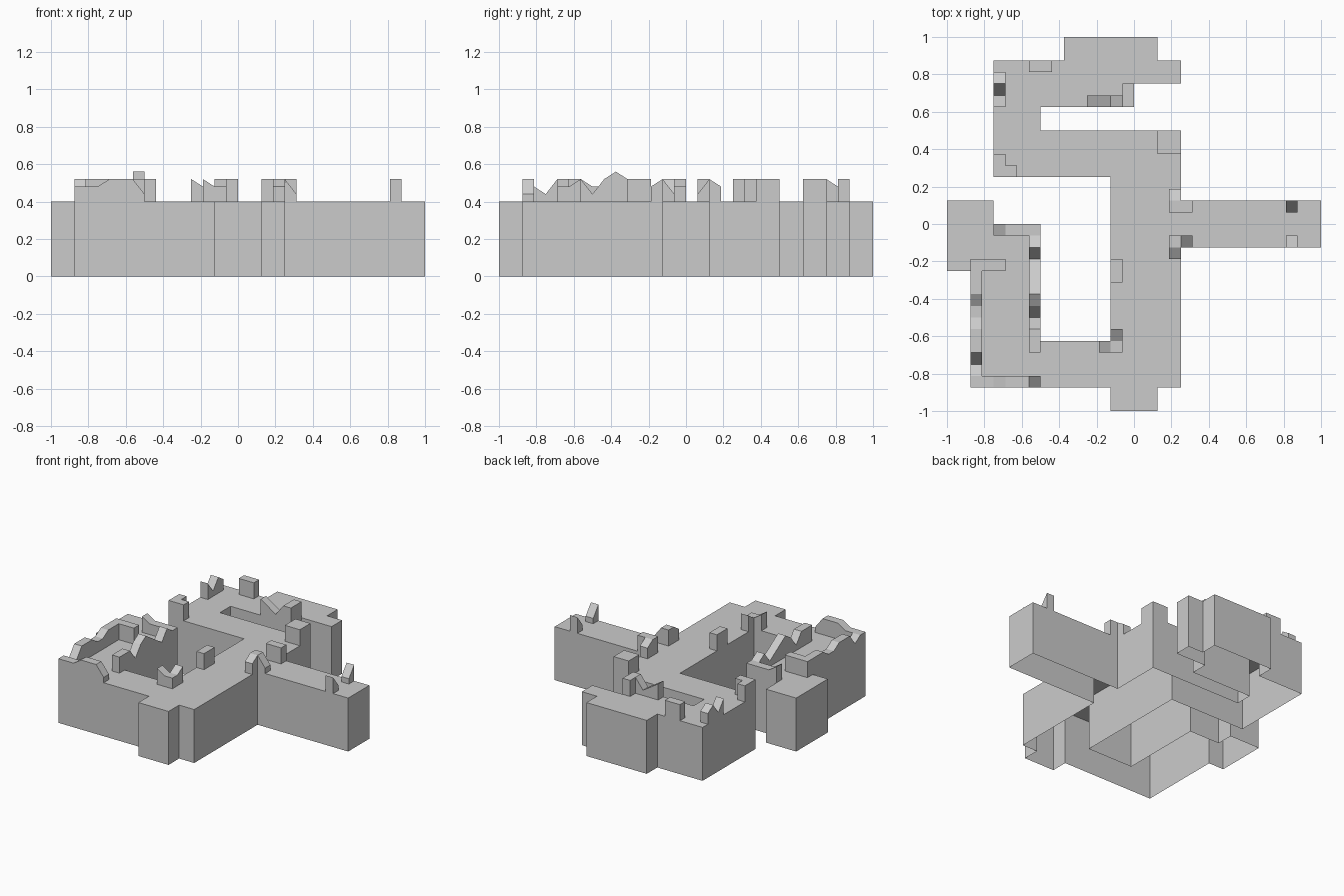
import bpy, bmesh

if "Cube" in bpy.data.objects:
    bpy.data.objects.remove(bpy.data.objects["Cube"])

U = 1 / 16      # plan grid step
DECK = 0.40     # deck height
STEP = 0.04     # height step of the broken walls


def make_object(name, bm):
    bmesh.ops.recalc_face_normals(bm, faces=bm.faces)
    mesh = bpy.data.meshes.new(name)
    bm.to_mesh(mesh)
    bm.free()
    obj = bpy.data.objects.new(name, mesh)
    bpy.context.collection.objects.link(obj)
    return obj


# Platform: outline raised into walls and a deck, open underneath (1/8 unit grid)
outline = [(-1, -8), (1, -8), (1, -7), (2, -7), (2, -1), (8, -1), (8, 1), (2, 1),
           (2, 4), (-4, 4), (-4, 5), (0, 5), (0, 6), (2, 6), (2, 7), (1, 7),
           (1, 8), (-3, 8), (-3, 7), (-6, 7), (-6, 2), (-1, 2), (-1, -5), (-4, -5),
           (-4, 0), (-6, 0), (-6, 1), (-8, 1), (-8, -2), (-7, -2), (-7, -7), (-1, -7)]
bm = bmesh.new()
low = [bm.verts.new((x / 8, y / 8, 0)) for x, y in outline]
high = [bm.verts.new((x / 8, y / 8, DECK)) for x, y in outline]
n = len(outline)
for i in range(n):
    j = (i + 1) % n
    bm.faces.new((low[i], low[j], high[j], high[i]))
bm.faces.new(high)
platform = make_object("platform", bm)
# an open shell: make sure the deck faces up
bm = bmesh.new()
bm.from_mesh(platform.data)
bm.faces.ensure_lookup_table()
if max(bm.faces, key=lambda f: f.calc_center_median().z).normal.z < 0:
    bmesh.ops.reverse_faces(bm, faces=bm.faces)
bm.to_mesh(platform.data)
bm.free()


def wall(name, axis, side, profile, width=1):
    """Broken wall along axis; profile holds (distance, height steps)."""
    ts = [(profile[0][0], 0)] + profile + [(profile[-1][0], 0)]
    bm = bmesh.new()
    rows = []
    for s in (side, side + width):
        row = []
        for t, h in ts:
            x, y = (t, s) if axis == 'x' else (s, t)
            row.append(bm.verts.new((x * U, y * U, DECK + h * STEP)))
        rows.append(row)
    a, b = rows
    count = len(ts)
    for i in range(count):
        j = (i + 1) % count
        bm.faces.new((a[i], a[j], b[j], b[i]))
    bm.faces.new(a)
    bm.faces.new(b)
    return make_object(name, bm)


def block(name, x0, x1, y0, y1):
    return wall(name, 'x', y0, [(x0, 3), (x1, 3)], y1 - y0)


# South-west enclosure
wall("west_wall", 'y', -14, [(-13, 2), (-12, 1), (-11, 3), (-9, 3), (-8, 2),
                             (-7, 2), (-6, 3), (-4, 3)])
block("west_wall_return", -14, -11, -4, -3)
wall("south_wall", 'x', -14, [(-14, 2), (-12, 2), (-11, 3), (-9, 3), (-8, 1)])
wall("inner_wall", 'y', -9, [(-11, 3), (-9, 3), (-8, 1), (-7, 3), (-6, 4), (-3, 1),
                             (-2, 3), (-1, 2)])
wall("inner_wall_return", 'x', -1, [(-12, 3), (-11, 2), (-8, 2)])

# Ruined corners round the courtyard
wall("court_corner_x", 'x', -11, [(-3, 3), (-2, 2), (-1, 2)])
wall("court_corner_y", 'y', -2, [(-10, 2), (-9, 3)])
block("court_block", -2, -1, -5, -3)

# East bridge gates
wall("gate_south_x", 'x', -2, [(3, 3), (4, 3), (5, 1)])
wall("gate_south_y", 'y', 3, [(-3, 2), (-2, 3)])
block("gate_north_x", 3, 5, 1, 2)
wall("gate_north_y", 'y', 3, [(2, 3), (3, 2)])
wall("bridge_post_south", 'y', 13, [(-2, 3), (-1, 1)])
wall("bridge_post_north", 'y', 13, [(1, 1), (2, 3)])

# North wing
block("square_pillar", 2, 4, 6, 8)
block("north_corner_y", -12, -11, 4, 6)
block("north_corner_x", -11, -10, 4, 5)
wall("north_west_wall", 'y', -12, [(10, 3), (11, 1), (12, 3), (13, 2)])
block("north_block", -9, -7, 13, 14)
wall("north_inner_wall", 'x', 10, [(-4, 3), (-2, 1), (-1, 3)])
block("north_inner_end", -1, 0, 10, 12)
